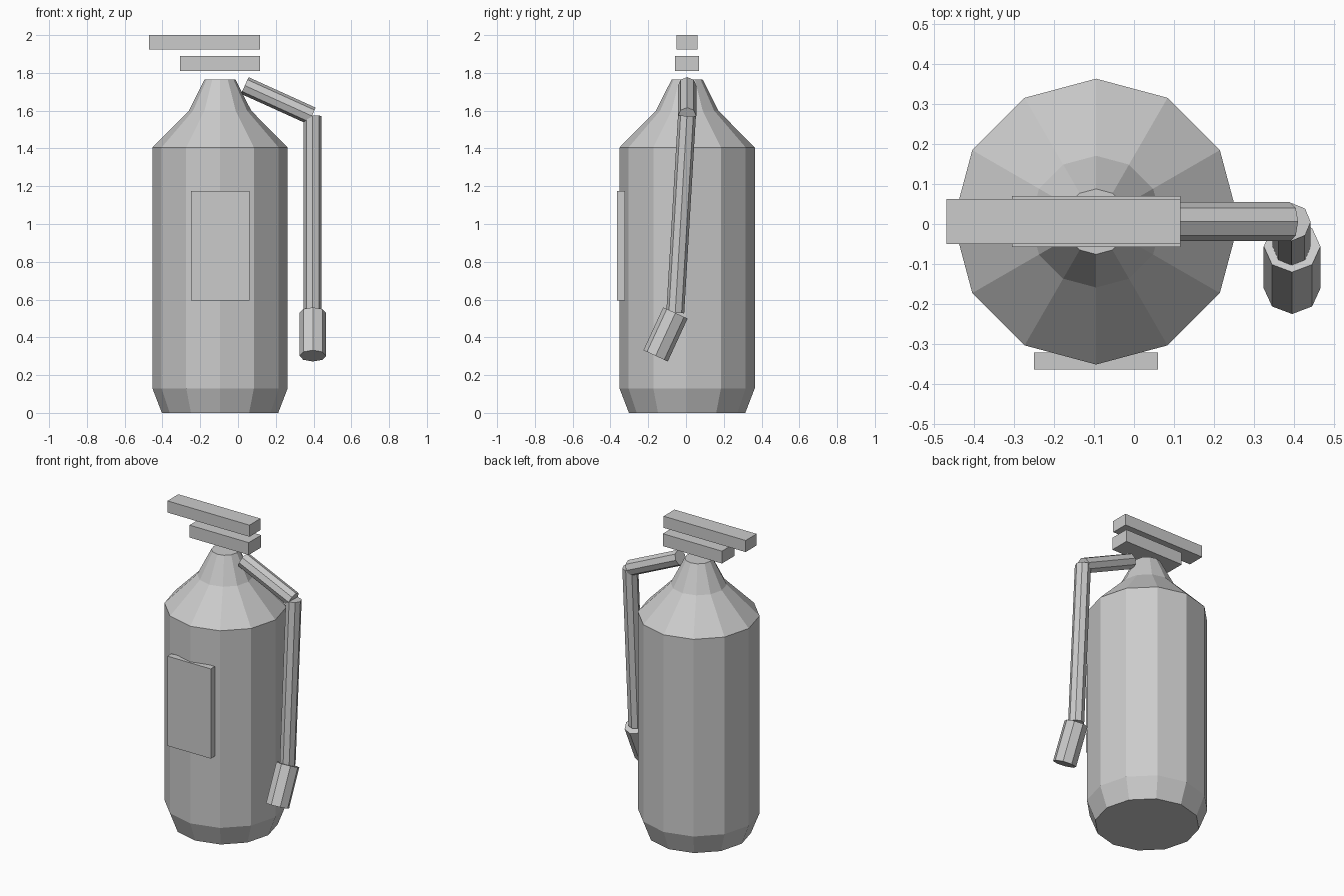
import bpy, bmesh, math
from mathutils import Vector

cube = bpy.data.objects.get("Cube")
if cube:
    bpy.data.objects.remove(cube, do_unlink=True)

# Single plain grey for every part
grey = bpy.data.materials.new("plain_grey")
grey.use_nodes = True
colour = (0.6, 0.6, 0.6, 1)
grey.diffuse_color = colour
grey.node_tree.nodes["Principled BSDF"].inputs["Base Color"].default_value = colour


def add_object(name, bm):
    bmesh.ops.recalc_face_normals(bm, faces=bm.faces)
    mesh = bpy.data.meshes.new(name)
    bm.to_mesh(mesh)
    bm.free()
    mesh.materials.append(grey)
    obj = bpy.data.objects.new(name, mesh)
    bpy.context.collection.objects.link(obj)
    return obj


def box(name, low, high):
    low, high = Vector(low), Vector(high)
    bm = bmesh.new()
    bmesh.ops.create_cube(bm, size=1)
    bmesh.ops.scale(bm, vec=high - low, verts=bm.verts)
    bmesh.ops.translate(bm, vec=(low + high) / 2, verts=bm.verts)
    return add_object(name, bm)


def lathe(name, profile, sides, centre):
    """Stack of faceted rings given as (radius, height), capped at both ends."""
    bm = bmesh.new()
    rings = []
    for radius, z in profile:
        angles = [math.tau * i / sides for i in range(sides)]
        rings.append([bm.verts.new((radius * math.cos(a), radius * math.sin(a), z))
                      for a in angles])
    for a, b in zip(rings, rings[1:]):
        for i in range(sides):
            j = (i + 1) % sides
            bm.faces.new((a[i], a[j], b[j], b[i]))
    bm.faces.new(rings[0])
    bm.faces.new(rings[-1])
    obj = add_object(name, bm)
    obj.location = centre
    return obj


def rod(name, start, end, radius):
    """Eight-sided rod between two points."""
    start, end = Vector(start), Vector(end)
    axis = end - start
    obj = lathe(name, [(radius, 0), (radius, axis.length)], 8, start)
    obj.rotation_mode = 'QUATERNION'
    obj.rotation_quaternion = Vector((0, 0, 1)).rotation_difference(axis)
    return obj


# Tank with chamfered foot and tapering neck
lathe("tank", [(0.308, 0), (0.358, 0.13), (0.358, 1.405), (0.165, 1.6), (0.082, 1.765)],
      12, (-0.095, 0.006, 0))

# Front label panel
box("label_panel", (-0.25, -0.364, 0.595), (0.06, -0.322, 1.175))

# Squeeze handle and carrying handle
box("upper_handle", (-0.47, -0.05, 1.925), (0.117, 0.062, 2.0))
box("lower_handle", (-0.306, -0.058, 1.81), (0.117, 0.07, 1.89))

# Hose and nozzle
rod("upper_hose", (0.036, 0.006, 1.733), (0.391, 0.006, 1.572), 0.0485)
rod("hanging_hose", (0.395, 0.005, 1.572), (0.395, -0.057, 0.53), 0.0475)
rod("nozzle", (0.396, -0.056, 0.529), (0.396, -0.161, 0.302), 0.071)
